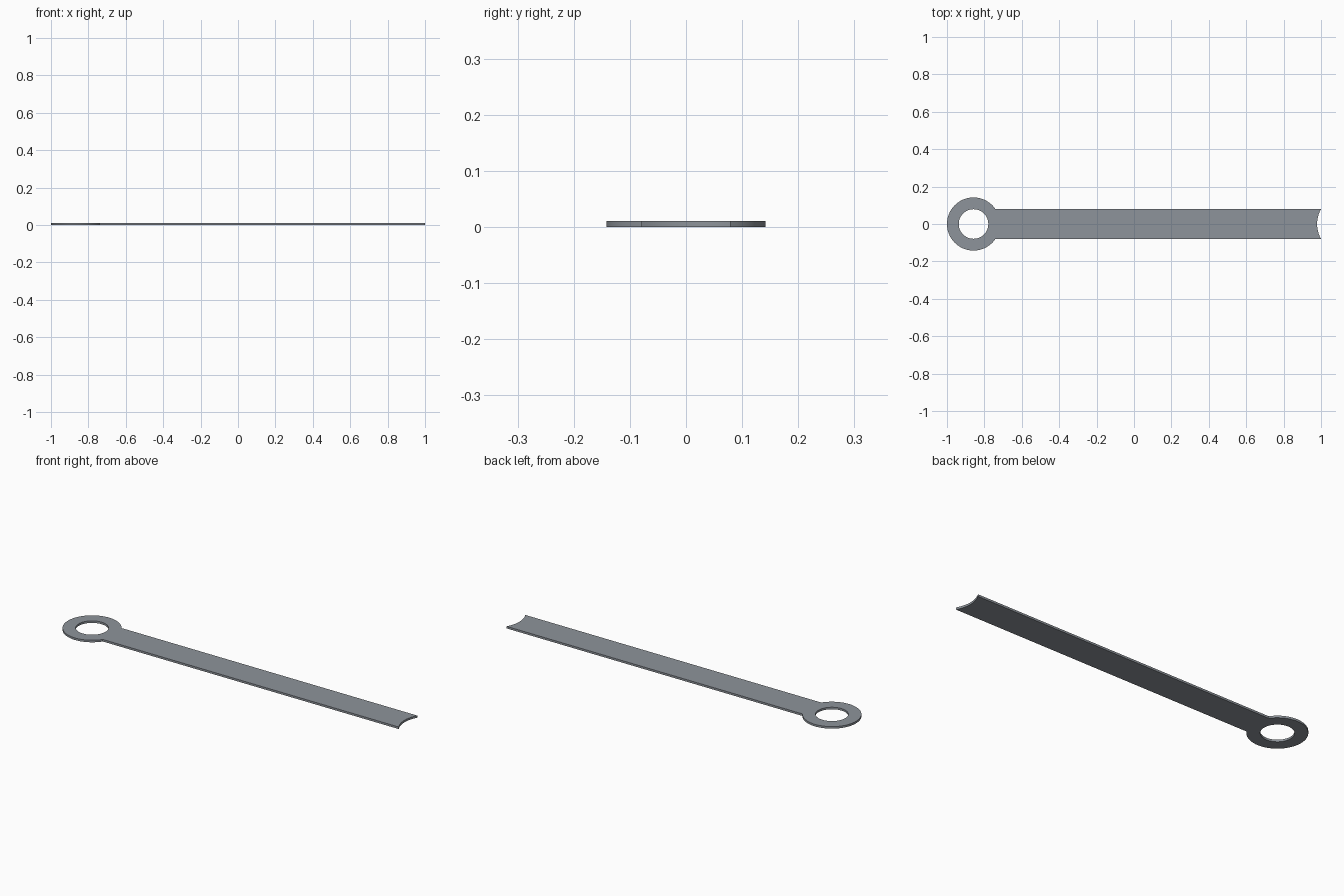
import bpy, bmesh
from math import asin, cos, sin, pi

if "Cube" in bpy.data.objects:
    bpy.data.objects.remove(bpy.data.objects["Cube"])

OUTER, HOLE, HALF_W, THICK = 0.142, 0.079, 0.079, 0.011
NOTCH = 0.158                             # radius of the concave end cut
RING_X = -1 + OUTER
JOINT = asin(HALF_W / OUTER)              # half angle where the bar meets the ring
NOTCH_ANG = asin(HALF_W / NOTCH)
END_X = 1 + NOTCH * cos(NOTCH_ANG)
N_JOINT, N_REST = 12, 52

# Angles round the ring, with vertices exactly on the bar's edges
angles = [-JOINT + 2 * JOINT * i / N_JOINT for i in range(N_JOINT)]
angles += [JOINT + (2 * pi - 2 * JOINT) * i / N_REST for i in range(N_REST)]

bm = bmesh.new()


def arc(cx, r, angs):
    return [bm.verts.new((cx + r * cos(a), r * sin(a), 0)) for a in angs]


# Eyelet ring
outer = arc(RING_X, OUTER, angles)
inner = arc(RING_X, HOLE, angles)
n = len(angles)
for i in range(n):
    j = (i + 1) % n
    bm.faces.new((inner[i], outer[i], outer[j], inner[j]))

# Flat bar with a concave end
end = arc(END_X, NOTCH, [pi + NOTCH_ANG - 2 * NOTCH_ANG * i / N_JOINT
                         for i in range(N_JOINT + 1)])
for i in range(N_JOINT):
    bm.faces.new((outer[i], end[i], end[i + 1], outer[i + 1]))

# Thickness
ext = bmesh.ops.extrude_face_region(bm, geom=bm.faces[:], use_keep_orig=True)
top = [v for v in ext["geom"] if isinstance(v, bmesh.types.BMVert)]
bmesh.ops.translate(bm, verts=top, vec=(0, 0, THICK))
bmesh.ops.recalc_face_normals(bm, faces=bm.faces[:])

mesh = bpy.data.meshes.new("link_arm")
bm.to_mesh(mesh)
bm.free()
arm = bpy.data.objects.new("link_arm", mesh)
bpy.context.collection.objects.link(arm)

# Dark blue-grey metal
steel = bpy.data.materials.new("steel")
steel.diffuse_color = (0.27, 0.295, 0.325, 1)
steel.use_nodes = True
steel.node_tree.nodes["Principled BSDF"].inputs["Base Color"].default_value = steel.diffuse_color
mesh.materials.append(steel)

# Smooth round walls, crisp rims
bpy.context.view_layer.objects.active = arm
arm.select_set(True)
bpy.ops.object.shade_smooth_by_angle(angle=pi / 6)
